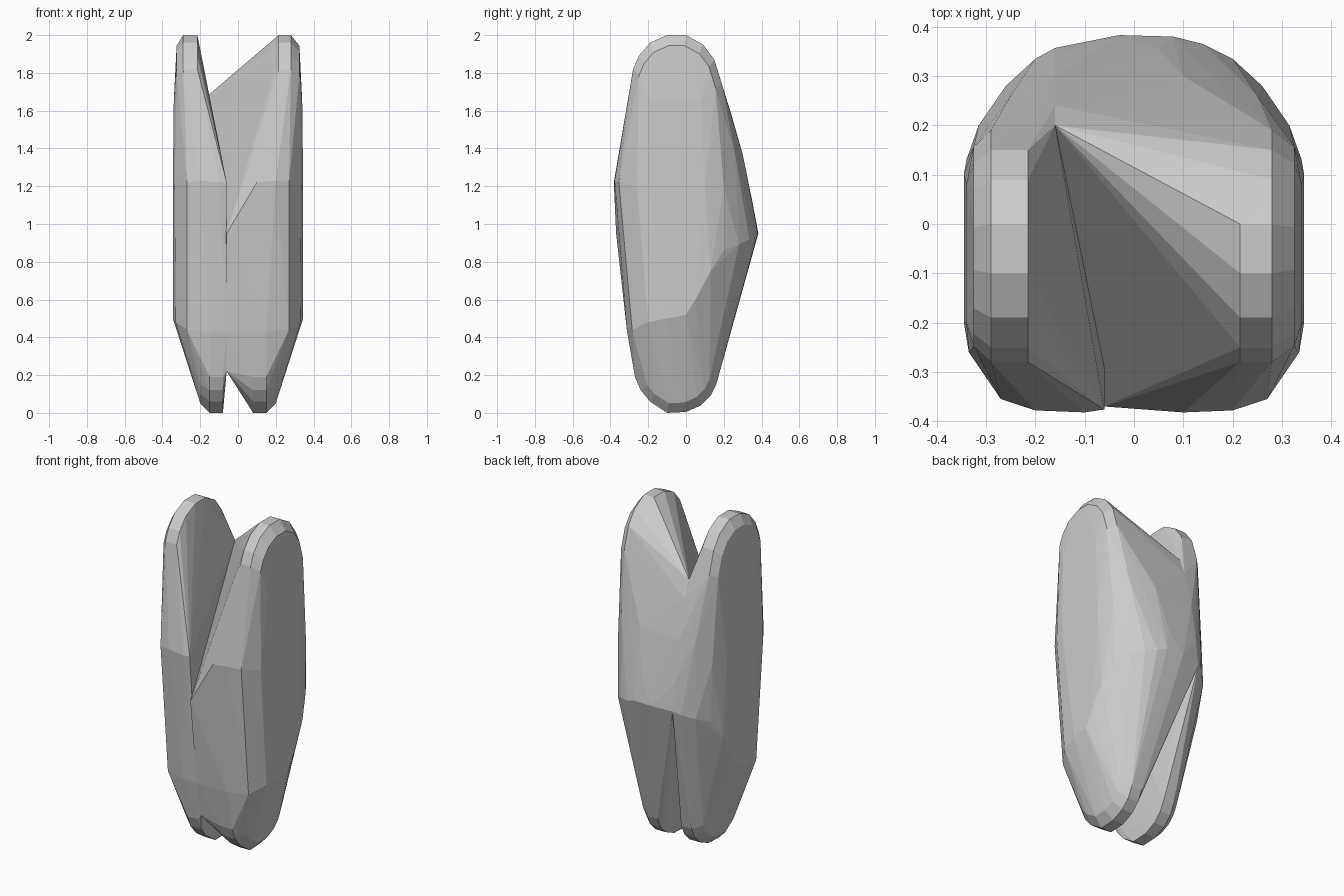
import bpy, bmesh

# horn tip outline seen from the side (y, z)
HORN = [(-0.28, 1.82), (-0.25, 1.89), (-0.19, 1.96), (-0.10, 2.0), (0.0, 2.0),
        (0.09, 1.95), (0.15, 1.87), (0.19, 1.74)]
# foot tip outline seen from the side (y, z)
FOOT = [(0.16, 0.15), (0.13, 0.09), (0.08, 0.04), (0.0, 0.005), (-0.10, 0.0),
        (-0.19, 0.06), (-0.24, 0.12), (-0.27, 0.19)]
# crease where the body starts to taper into the leg (x, y, z)
CREASE = [(0.15, -0.312, 0.43), (0.27, -0.285, 0.44), (0.33, -0.2, 0.48), (0.345, -0.1, 0.5),
          (0.345, 0.0, 0.52), (0.345, 0.05, 0.6), (0.34, 0.13, 0.75), (0.31, 0.2, 0.86),
          (0.26, 0.28, 0.89), (0.2, 0.335, 0.92)]
# chest edge at the front and the shoulder points on the flank and back
CHEST = [(0.1, -0.382, 1.22), (0.2, -0.378, 1.23), (0.27, -0.355, 1.22),
         (0.335, -0.26, 1.2), (0.345, -0.2, 1.2)]
FLANK = [(0.34, -0.2, 1.65), (0.34, 0.08, 1.65), (0.345, 0.1, 1.2), (0.315, 0.2, 1.2),
         (0.25, 0.26, 1.37)]


def shrink(outline, cy, cz, f):
    return [(cy + (y - cy) * f, cz + (z - cz) * f) for y, z in outline]


def build_half(name, side, inner, horn_x, foot_x):
    pts = [(side * x, y, z) for x, y, z in CREASE + CHEST + FLANK]
    # rounded tips: full outline on the inside, smaller outline at the outside
    for x in horn_x:
        pts += [(side * x, y, z) for y, z in HORN if side < 0 or y < 0.05 or x > 0.25]
    pts += [(side * 0.325, y, z) for y, z in shrink(HORN, -0.05, 1.6, 0.86)]
    for x in foot_x:
        pts += [(side * x, y, z) for y, z in FOOT]
    pts += [(side * 0.2, y, z) for y, z in shrink(FOOT, -0.05, 0.3, 0.83)]
    pts += inner
    bm = bmesh.new()
    for p in pts:
        bm.verts.new(p)
    res = bmesh.ops.convex_hull(bm, input=bm.verts[:])
    junk = set(res["geom_interior"]) | set(res["geom_unused"])
    bmesh.ops.delete(bm, geom=[g for g in junk if isinstance(g, bmesh.types.BMVert)],
                     context='VERTS')
    bmesh.ops.recalc_face_normals(bm, faces=bm.faces[:])
    me = bpy.data.meshes.new(name)
    bm.to_mesh(me)
    bm.free()
    ob = bpy.data.objects.new(name, me)
    bpy.context.collection.objects.link(ob)
    return ob


# seam points along the split, shared by both halves
back_seam = [(-0.16, 0.2, 1.68), (-0.16, 0.24, 1.58), (-0.16, 0.3, 1.35),
             (-0.16, 0.34, 1.1), (-0.16, 0.357, 0.94)]

# left half: narrow horn and leg
build_half("left_half", -1,
           back_seam + [(-0.06, -0.376, 1.22), (-0.06, -0.24, 1.0),
                        (-0.06, -0.31, 0.43), (-0.06, -0.27, 0.22)],
           (0.215, 0.29), (0.08, 0.15))

# right half: wider, with the back spreading across to the seam
build_half("right_half", 1,
           back_seam + [(-0.06, -0.37, 0.95), (-0.06, -0.31, 0.43), (-0.06, -0.27, 0.22),
                        (0.1, 0.3, 1.37), (0.05, 0.355, 1.1), (0.14, 0.365, 0.93),
                        (0.08, 0.38, 0.95), (-0.03, 0.383, 0.95)],
           (0.215, 0.28), (0.08, 0.15))
